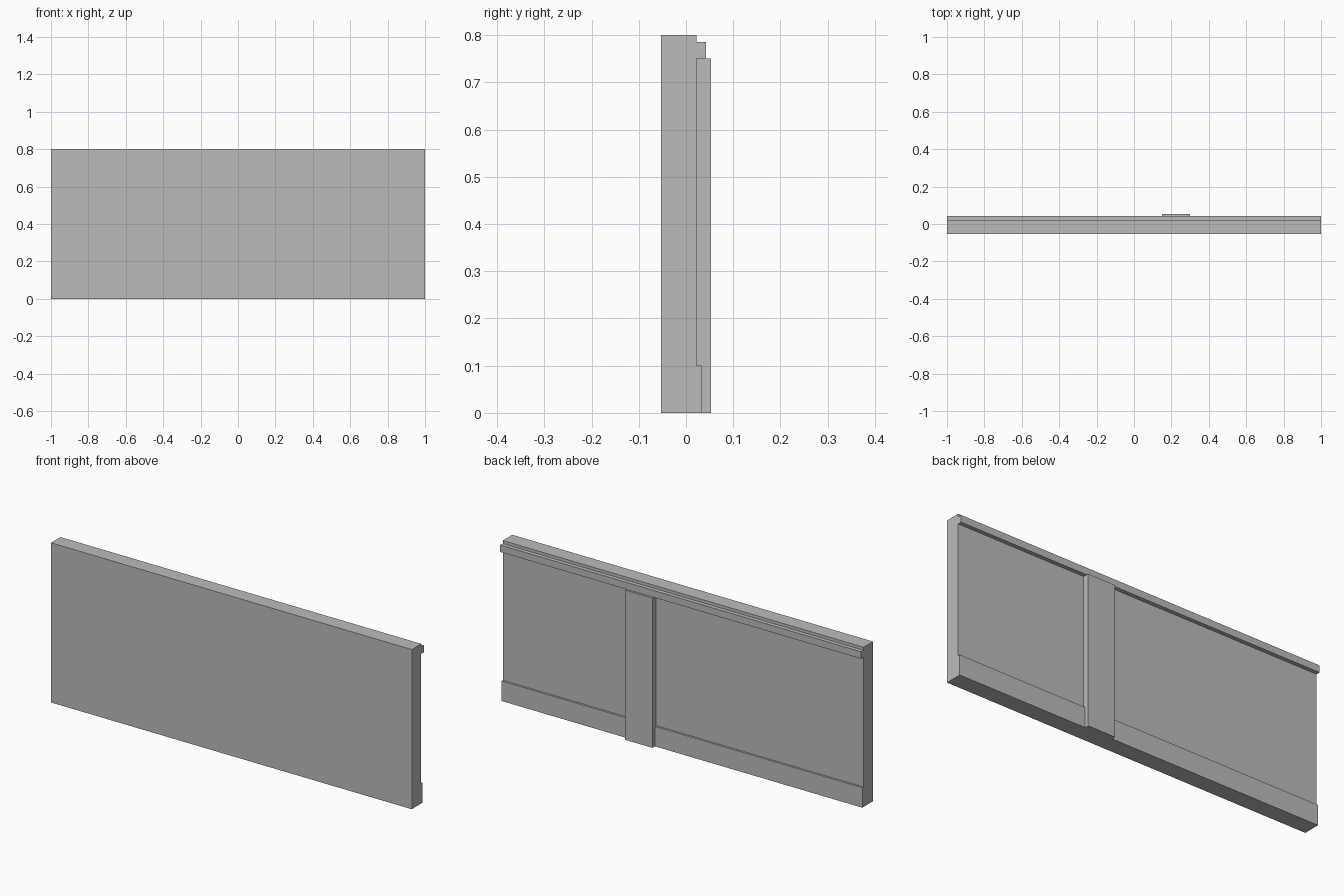
import bpy
import bmesh

if "Cube" in bpy.data.objects:
    bpy.data.objects.remove(bpy.data.objects["Cube"])

grey = bpy.data.materials.new("plain grey")
grey.diffuse_color = (0.5, 0.5, 0.5, 1)
grey.use_nodes = True
grey.node_tree.nodes["Principled BSDF"].inputs["Base Color"].default_value = grey.diffuse_color


def box(name, x0, x1, y0, y1, z0, z1):
    """Axis-aligned box between two corners."""
    bm = bmesh.new()
    bmesh.ops.create_cube(bm, size=1)
    for v in bm.verts:
        v.co = (x0 if v.co.x < 0 else x1,
                y0 if v.co.y < 0 else y1,
                z0 if v.co.z < 0 else z1)
    mesh = bpy.data.meshes.new(name)
    bm.to_mesh(mesh)
    bm.free()
    mesh.materials.append(grey)
    obj = bpy.data.objects.new(name, mesh)
    bpy.context.collection.objects.link(obj)
    return obj


FRONT, BACK = -0.0525, 0.0225   # faces of the wall panel

# Main wall panel
box("wall_panel", -1, 1, FRONT, BACK, 0, 0.8)
# Trim on the back: skirting, top rail, upright post
box("skirting_board", -1, 1, BACK, BACK + 0.01, 0, 0.1)
box("top_rail", -1, 1, BACK, BACK + 0.02, 0.75, 0.785)
box("upright_post", 0.15, 0.3, BACK, BACK + 0.03, 0, 0.75)
